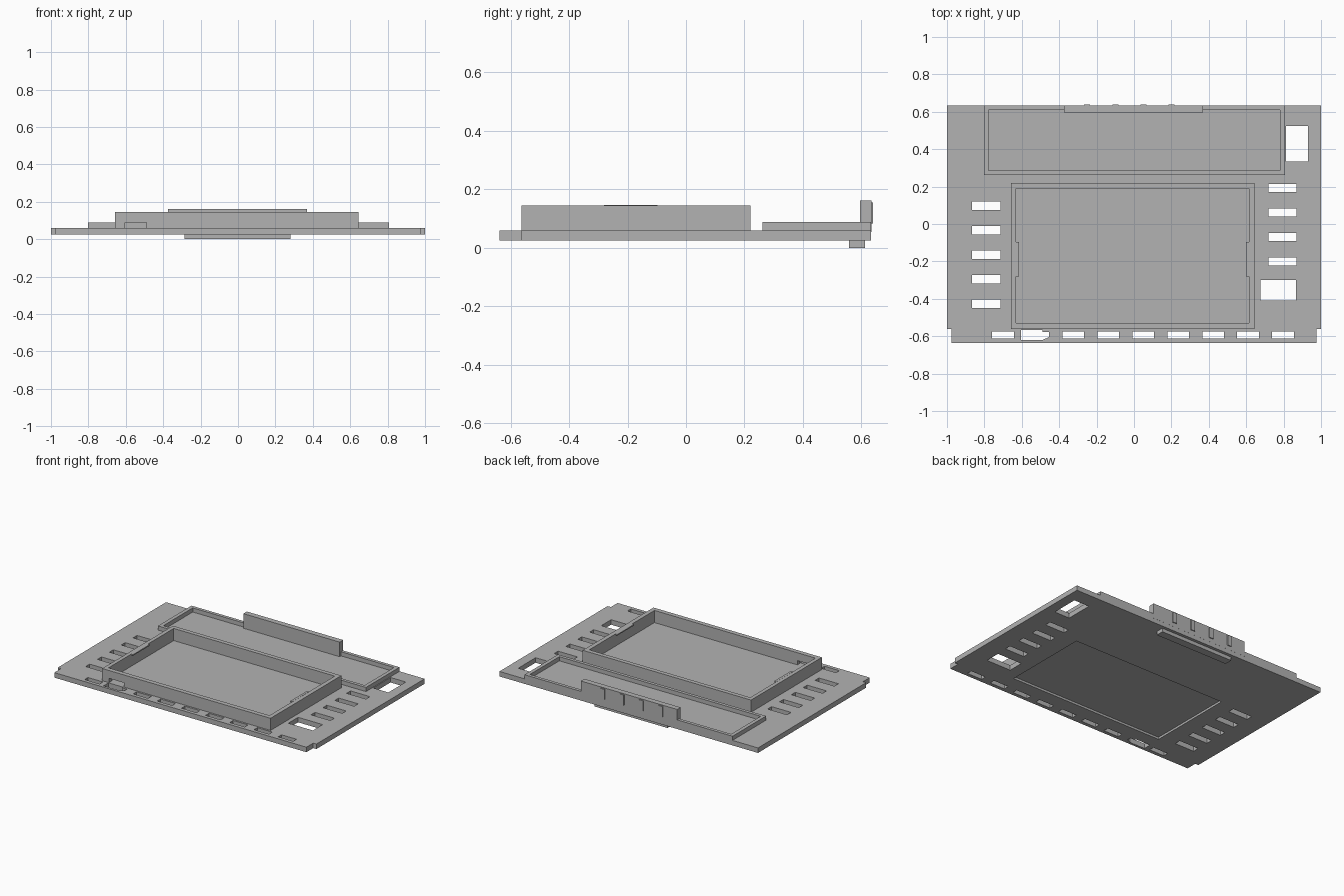
import bpy, bmesh

cube = bpy.data.objects.get("Cube")
if cube:
    bpy.data.objects.remove(cube, do_unlink=True)

grey = bpy.data.materials.new("plain grey")
grey.use_nodes = True
grey.diffuse_color = (0.45, 0.45, 0.45, 1)
grey.node_tree.nodes["Principled BSDF"].inputs["Base Color"].default_value = (0.45, 0.45, 0.45, 1)


def finish(name, bm):
    bmesh.ops.recalc_face_normals(bm, faces=bm.faces)
    mesh = bpy.data.meshes.new(name)
    bm.to_mesh(mesh)
    bm.free()
    mesh.materials.append(grey)
    obj = bpy.data.objects.new(name, mesh)
    bpy.context.scene.collection.objects.link(obj)
    return obj


def prism(bm, outline, z0, z1):
    low = [bm.verts.new((x, y, z0)) for x, y in outline]
    high = [bm.verts.new((x, y, z1)) for x, y in outline]
    bm.faces.new(low)
    bm.faces.new(high)
    for i in range(len(outline)):
        j = (i + 1) % len(outline)
        bm.faces.new((low[i], low[j], high[j], high[i]))


def rect(x0, x1, y0, y1):
    return [(x0, y0), (x1, y0), (x1, y1), (x0, y1)]


def box(name, x0, x1, y0, y1, z0, z1):
    bm = bmesh.new()
    prism(bm, rect(x0, x1, y0, y1), z0, z1)
    return finish(name, bm)


def frame(name, outer, inner, z0, z1):
    """Rectangular wall open at top and bottom."""
    bm = bmesh.new()
    loops = [[bm.verts.new((x, y, z)) for x, y in rect(*r)]
             for r, z in ((outer, z0), (outer, z1), (inner, z1), (inner, z0))]
    for a, b in zip(loops, loops[1:] + loops[:1]):
        for i in range(4):
            j = (i + 1) % 4
            bm.faces.new((a[i], a[j], b[j], b[i]))
    return finish(name, bm)


def cut(obj, prisms):
    bm = bmesh.new()
    for outline, z0, z1 in prisms:
        prism(bm, outline, z0, z1)
    cutter = finish("cutter", bm)
    cutter.hide_render = True
    mod = obj.modifiers.new("openings", "BOOLEAN")
    mod.operation = "DIFFERENCE"
    mod.solver = "EXACT"
    mod.object = cutter
    bpy.context.view_layer.objects.active = obj
    bpy.ops.object.modifier_apply(modifier=mod.name)
    bpy.data.objects.remove(cutter, do_unlink=True)


BOTTOM, TOP, SEAT = 0.025, 0.06, 0.055

# Base plate with stepped front corners
bm = bmesh.new()
prism(bm, [(-0.975, -0.637), (0.975, -0.637), (0.975, -0.562), (1, -0.562),
           (1, 0.633), (-1, 0.633), (-1, -0.562), (-0.975, -0.562)], BOTTOM, TOP)
plate = finish("base_plate", bm)

# Slots down both sides and along the front, plus the larger openings
holes = [rect(-0.865, -0.715, y - 0.022, y + 0.022)
         for y in (0.098 - 0.131 * i for i in range(5))]
holes += [rect(0.72, 0.87, y - 0.022, y + 0.022)
          for y in (0.193 - 0.131 * i for i in range(4))]
holes += [rect(x - 0.058, x + 0.058, -0.612, -0.575)
          for x in [-0.7] + [-0.325 + 0.187 * i for i in range(7)]]
holes += [rect(0.675, 0.865, -0.408, -0.3), rect(0.812, 0.93, 0.333, 0.525)]
holes.append([(-0.605, -0.62), (-0.49, -0.62), (-0.455, -0.605),
              (-0.455, -0.577), (-0.49, -0.577), (-0.49, -0.566), (-0.605, -0.566)])
openings = [(h, 0, 0.1) for h in holes]
# Shallow pocket in the underside
openings.append((rect(-0.6, 0.59, -0.475, 0.14), 0, BOTTOM + 0.015))
cut(plate, openings)

# Tall tray wall with a cable opening at the front
tray = frame("main_tray_wall", (-0.657, 0.645, -0.562, 0.22),
             (-0.63, 0.615, -0.53, 0.19), SEAT, 0.145)
cut(tray, [(rect(-0.605, -0.49, -0.62, -0.51), 0.04, 0.09)])

# Thin retaining tabs at the tray's rim
for side, x0, x1 in (("right", -0.632, -0.615), ("left", 0.6, 0.617)):
    box(side + "_retaining_tab", x0, x1, -0.28, -0.097, 0.138, 0.146)

# Low rear tray wall
frame("rear_tray_wall", (-0.803, 0.806, 0.262, 0.633),
      (-0.777, 0.78, 0.285, 0.61), SEAT, 0.089)

# Raised back panel with its ribs
box("back_panel", -0.375, 0.37, 0.595, 0.6335, SEAT, 0.162)
for i in range(4):
    x = -0.25 + 0.15 * i
    box(f"back_rib_{i + 1}", x - 0.016, x + 0.016, 0.625, 0.64, 0.083, 0.155)

# Bar under the plate
box("underside_bar", -0.285, 0.28, 0.557, 0.612, 0, BOTTOM + 0.003)
